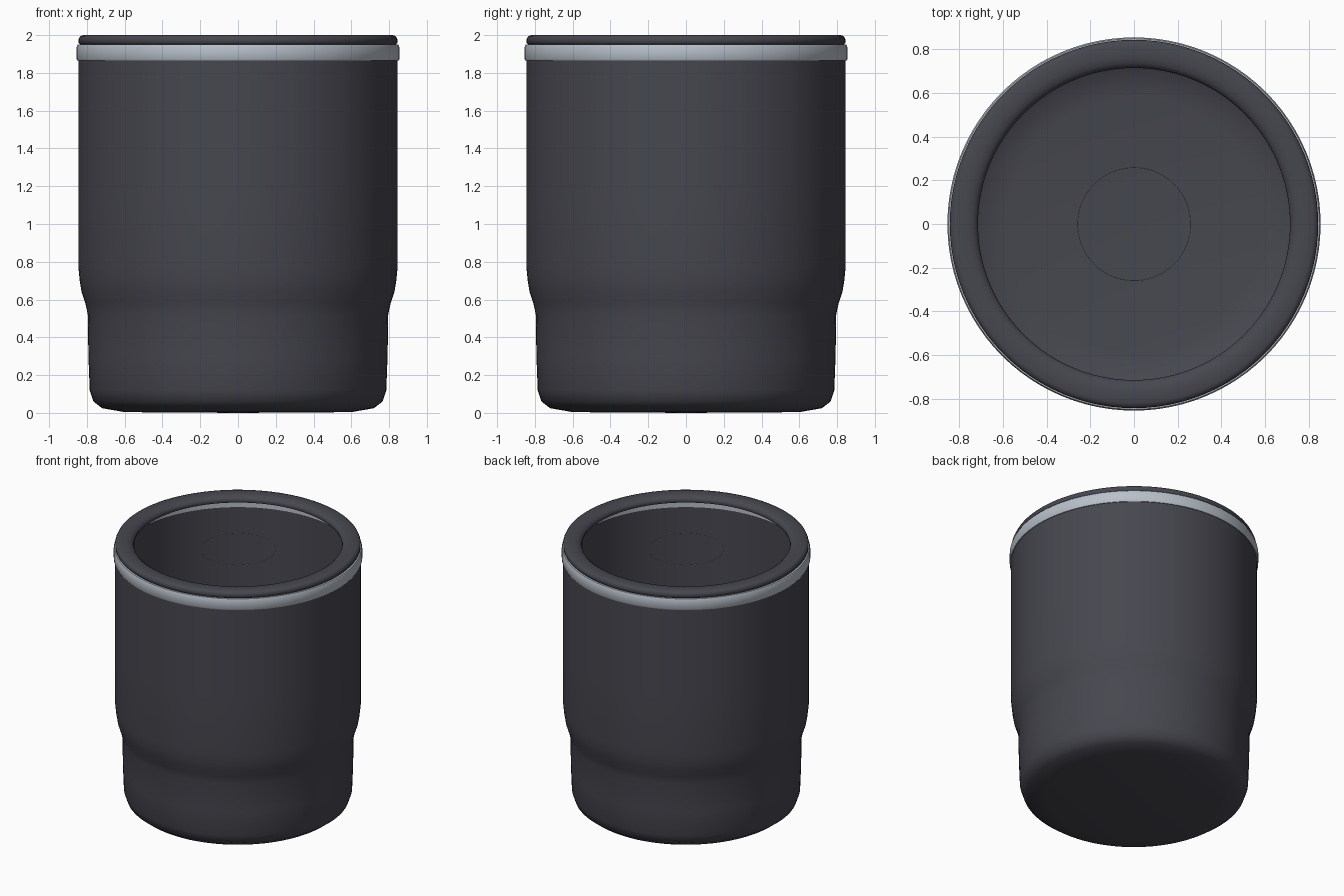
import bpy
import math

cube = bpy.data.objects.get("Cube")
if cube:
    bpy.data.objects.remove(cube, do_unlink=True)


def material(name, color):
    mat = bpy.data.materials.new(name)
    mat.use_nodes = True
    mat.diffuse_color = (*color, 1)
    mat.node_tree.nodes["Principled BSDF"].inputs["Base Color"].default_value = (*color, 1)
    return mat


def lathe(name, profile, mat, closed=False, segments=96):
    """Spin an (r, z) profile around z; points with r = 0 become poles."""
    verts, faces, rows = [], [], []
    for r, z in profile:
        start = len(verts)
        count = segments if r > 0 else 1
        for i in range(count):
            a = math.tau * i / segments
            verts.append((r * math.cos(a), r * math.sin(a), z))
        rows.append([start + i % count for i in range(segments)])
    pairs = list(zip(rows, rows[1:]))
    if closed:
        pairs.append((rows[-1], rows[0]))
    for low, high in pairs:
        for i in range(segments):
            j = (i + 1) % segments
            quad = [low[i], low[j], high[j], high[i]]
            faces.append(list(dict.fromkeys(quad)))
    mesh = bpy.data.meshes.new(name)
    mesh.from_pydata(verts, [], faces)
    mesh.materials.append(mat)
    obj = bpy.data.objects.new(name, mesh)
    bpy.context.collection.objects.link(obj)
    bpy.ops.object.select_all(action='DESELECT')
    obj.select_set(True)
    bpy.context.view_layer.objects.active = obj
    bpy.ops.object.shade_smooth_by_angle(angle=math.radians(50))
    return obj


charcoal = material("charcoal", (0.062, 0.062, 0.078))
silver = material("brushed silver", (0.48, 0.53, 0.59))

# Thin-walled cup: outer skin, then the same shape offset inwards
wall = 0.015
outer = [(0, 0), (0.6, 0.004), (0.72, 0.025), (0.765, 0.06), (0.785, 0.12),
         (0.792, 0.3), (0.795, 0.52), (0.808, 0.58), (0.828, 0.64),
         (0.838, 0.7), (0.845, 0.77), (0.845, 1.2), (0.845, 1.87)]
inner = [(max(r - wall, 0), z + wall * (z < 0.1)) for r, z in reversed(outer)]
lathe("cup_body", outer + inner, charcoal)

# Metal band around the mouth
lathe("metal_band", [(0.828, 1.865), (0.85, 1.865), (0.855, 1.873),
                     (0.855, 1.935), (0.849, 1.95), (0.828, 1.95)], silver, closed=True)

# Rounded rim overhanging the opening
lathe("lid_rim", [(0.72, 1.95), (0.835, 1.95), (0.844, 1.96), (0.844, 1.978),
                  (0.837, 1.993), (0.82, 2.0), (0.765, 2.0), (0.738, 1.993),
                  (0.72, 1.98), (0.715, 1.965)], charcoal, closed=True)

# Hairline ring in the middle of the mouth
ring = [(0.259 + 0.002 * math.cos(math.tau * k / 6),
         1.935 + 0.002 * math.sin(math.tau * k / 6)) for k in range(6)]
lathe("centre_ring", ring, silver, closed=True)
